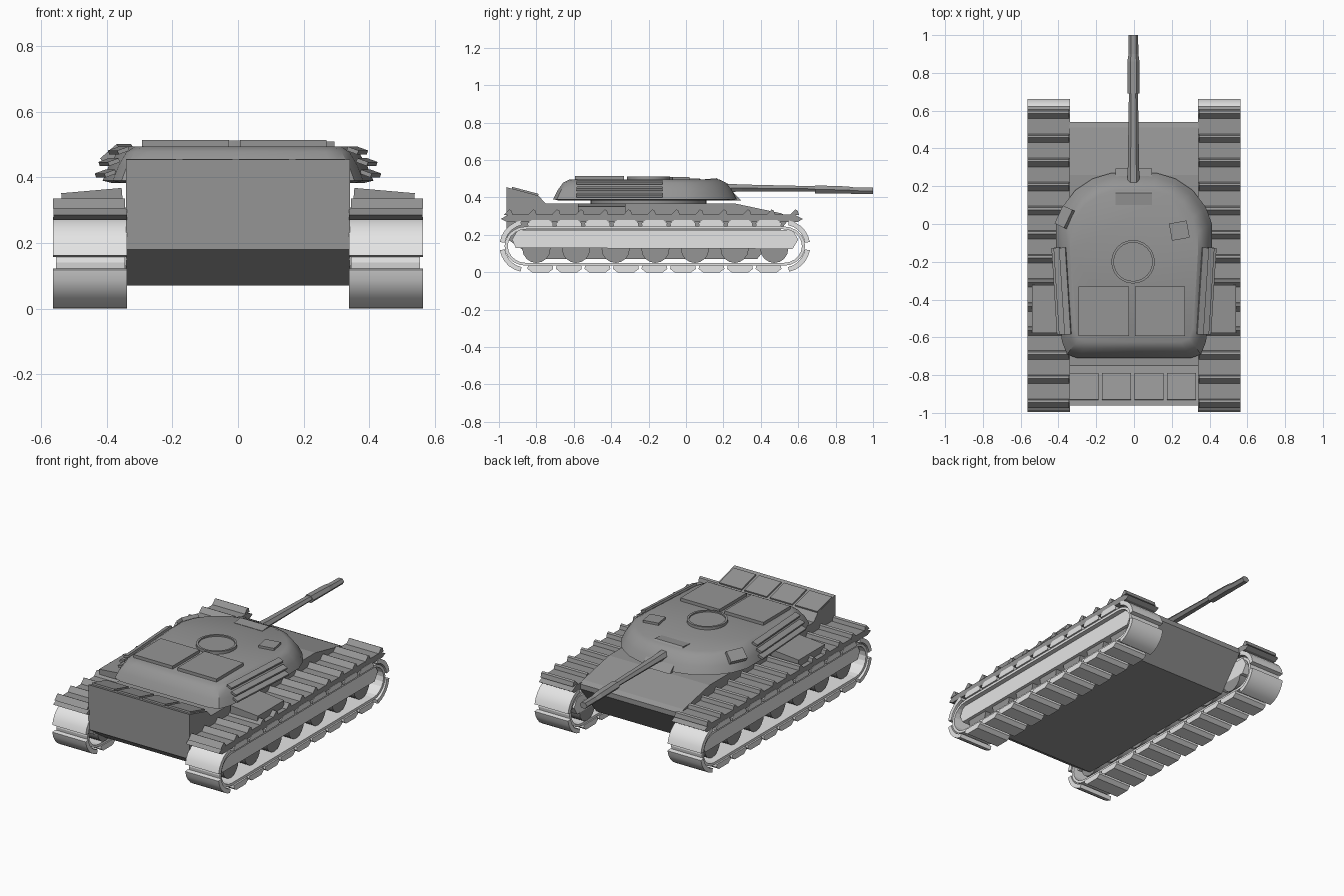
import bpy, bmesh, math
from mathutils import Matrix, Vector

if "Cube" in bpy.data.objects:
    bpy.data.objects.remove(bpy.data.objects["Cube"])


def material(name, v):
    m = bpy.data.materials.new(name)
    m.diffuse_color = (v, v, v, 1)
    m.use_nodes = True
    m.node_tree.nodes["Principled BSDF"].inputs["Base Color"].default_value = m.diffuse_color
    return m


GREY = material("armour grey", 0.30)
LIGHT = material("track light grey", 0.78)


def finish(name, bm, mat, smooth=None):
    bmesh.ops.recalc_face_normals(bm, faces=bm.faces)
    me = bpy.data.meshes.new(name)
    bm.to_mesh(me)
    bm.free()
    me.materials.append(mat)
    ob = bpy.data.objects.new(name, me)
    bpy.context.collection.objects.link(ob)
    if smooth:
        bpy.ops.object.select_all(action='DESELECT')
        ob.select_set(True)
        bpy.context.view_layer.objects.active = ob
        bpy.ops.object.shade_smooth_by_angle(angle=math.radians(smooth))
    return ob


def loft(bm, rings):
    """Skin a list of equal point rings and cap both ends."""
    vs = [[bm.verts.new(p) for p in r] for r in rings]
    n = len(vs[0])
    for a, b in zip(vs, vs[1:]):
        for i in range(n):
            bm.faces.new((a[i], a[(i + 1) % n], b[(i + 1) % n], b[i]))
    bm.faces.new(vs[0])
    bm.faces.new(vs[-1])


def prisms(name, profiles, x0, x1, mat, smooth=None):
    """Side profiles (y, z) extruded across x into one object."""
    bm = bmesh.new()
    for prof in profiles:
        loft(bm, [[(x, y, z) for y, z in prof] for x in (x0, x1)])
    return finish(name, bm, mat, smooth)


def box(name, c, size, mat=GREY, rot=(0, 0, 0)):
    bm = bmesh.new()
    bmesh.ops.create_cube(bm, size=1)
    bm.transform(Matrix.Diagonal((*size, 1)))
    ob = finish(name, bm, mat)
    ob.location, ob.rotation_euler = c, rot
    return ob


# Hull
prisms("hull", [[(-.96, .18), (-.96, .455), (-.79, .41), (-.75, .368), (.26, .368),
                 (.51, .315), (.54, .30), (.54, .27), (.38, .07), (-.80, .07)]], -.342, .342, GREY)

# Rear deck plates following the slope of the stowage box
tilt = math.atan2(-.045, .17)
for i in range(4):
    box("rear_deck_plate", (-.265 + i * .172, -.86, .432), (.152, .145, .012), GREY, (tilt, 0, 0))

# Turret: one outline lofted upward with inset sections
half = [(.0, -.71), (.30, -.71), (.355, -.69), (.382, -.62), (.413, -.13), (.413, 0),
        (.38, .09), (.31, .18), (.22, .24), (.12, .27), (0, .272)]
outline = half + [(-x, y) for x, y in half[-2:0:-1]]
bm = bmesh.new()
loft(bm, [[(x * s, -.235 + (y + .235) * s, z) for x, y in outline]
          for s, z in ((.93, .383), (1, .390), (.955, .435), (.89, .478), (.82, .495))])
finish("turret", bm, GREY, 30)

# Turret ring
bm = bmesh.new()
bmesh.ops.create_cone(bm, cap_ends=True, segments=32, radius1=.31, radius2=.31, depth=.05,
                      matrix=Matrix.Translation((0, -.2, .37)))
finish("turret_ring", bm, GREY, 30)

# Mantlet
prisms("mantlet", [[(.10, .40), (.10, .497), (.165, .503), (.235, .443), (.295, .383), (.23, .385)]],
       -.097, .095, GREY)

# Gun barrel and muzzle sleeve: six-sided stations (y, z, half width, half height)
def tube(name, stations):
    bm = bmesh.new()
    loft(bm, [[(-.003 + w * math.cos(k * math.pi / 3), y, z + h * math.sin(k * math.pi / 3))
               for k in range(6)] for y, z, w, h in stations])
    finish(name, bm, GREY)


tube("gun_barrel", [(.20, .452, .034, .026), (.30, .45, .030, .022), (.70, .446, .024, .016)])
tube("muzzle_sleeve", [(.69, .443, .032, .025), (.86, .440, .032, .022),
                       (.90, .436, .026, .020), (1.0, .435, .025, .020)])

# Roof plates, sights and hatch
for x in (-.16, .138):
    box("roof_plate", (x, -.463, .502), (.265, .262, .024))
box("right_sight", (.24, -.035, .497), (.095, .092, .024), GREY, (0, 0, math.radians(10)))
box("left_sight", (-.365, .035, .468), (.07, .105, .03), GREY,
    (0, math.radians(-38), math.radians(-25)))

bm = bmesh.new()
loft(bm, [[(-.005 + r * math.cos(k * math.pi / 12), -.20 + r * math.sin(k * math.pi / 12), z)
           for k in range(24)]
          for r, z in ((.115, .485), (.115, .512), (.102, .512), (.102, .504))])
finish("hatch", bm, GREY, 30)

# Side rails, fender boxes and running gear on both sides
PITCH, ZC, Y0, Y1 = .1525, .14, -.855, .522


def arc_link(yc, a0, a1, r0=.115, r1=.142, n=5):
    ang = [math.radians(a0 + (a1 - a0) * k / n) for k in range(n + 1)]
    return ([(yc + r1 * math.cos(a), ZC + r1 * math.sin(a) * .985) for a in ang] +
            [(yc + r0 * math.cos(a), ZC + r0 * math.sin(a)) for a in reversed(ang)])


# Track shoes: trapezoid pads on the straights, curved pads round the ends
shoes = []
for i in range(9):
    c = Y0 + PITCH * (i + .5)
    for s in (-1, 1):
        shoes.append([(c + dy, ZC + s * r) for dy, r in
                      ((-.066, .105), (-.069, .122), (-.045, .140), (.045, .140),
                       (.069, .122), (.066, .105))])
for yc, mid in ((Y0, 180), (Y1, 0)):
    for s in (-1, 1):
        shoes.append(arc_link(yc, mid + s * 9, mid + s * 78))

# Inner belt loop as quads
path = []
for yc, start in ((Y1, -90), (Y0, 90)):
    path += [(yc, math.radians(start + 180 * k / 10)) for k in range(11)]
belt = []
for (ya, a), (yb, b) in zip(path, path[1:] + path[:1]):
    belt.append([(ya + .115 * math.cos(a), ZC + .105 * math.sin(a)),
                 (yb + .115 * math.cos(b), ZC + .105 * math.sin(b)),
                 (yb + .098 * math.cos(b), ZC + .09 * math.sin(b)),
                 (ya + .098 * math.cos(a), ZC + .09 * math.sin(a))])

# Fender shingles with a small raised rib at each joint
fender = [[(-.99, .285), (-.95, .308), (.58, .308), (.625, .285), (.60, .27), (-.96, .27)]]
ribs = [[(y - .03, .305), (y, .336), (y + .012, .33), (y + .02, .305)]
        for y in [.585 - .1275 * i for i in range(13)]]

# Road wheels
wheels = []
for i in range(7):
    yc = -.80 + i * .212
    wheels.append([(yc + .075 * math.cos(k * math.pi / 8), .125 + .075 * math.sin(k * math.pi / 8))
                   for k in range(16)])

for s, side in ((-1, "left"), (1, "right")):
    prisms(side + "_track_shoes", shoes, s * .338, s * .565, LIGHT, 30)
    prisms(side + "_track_belt", belt, s * .345, s * .555, LIGHT)
    prisms(side + "_fender", fender, s * .338, s * .563, GREY)
    prisms(side + "_fender_ribs", ribs, s * .345, s * .565, GREY)
    prisms(side + "_road_wheels", wheels, s * .34, s * .51, GREY, 30)
    prisms(side + "_side_plate",
           [[(-.91, .13), (-.93, .175), (-.90, .226), (.57, .226), (.60, .175), (.57, .125)]],
           s * .34, s * .53, LIGHT)
    box(side + "_fender_box", (s * .445, -.45, .335), (.185, .255, .05), GREY,
        (0, s * math.radians(5), 0))
    for x, z in ((.404, .412), (.393, .447), (.364, .482)):
        box(side + "_turret_rail", (s * x, -.355, z), (.035, .46, .013), GREY,
            (0, s * math.radians(20), s * math.radians(-3.6)))
